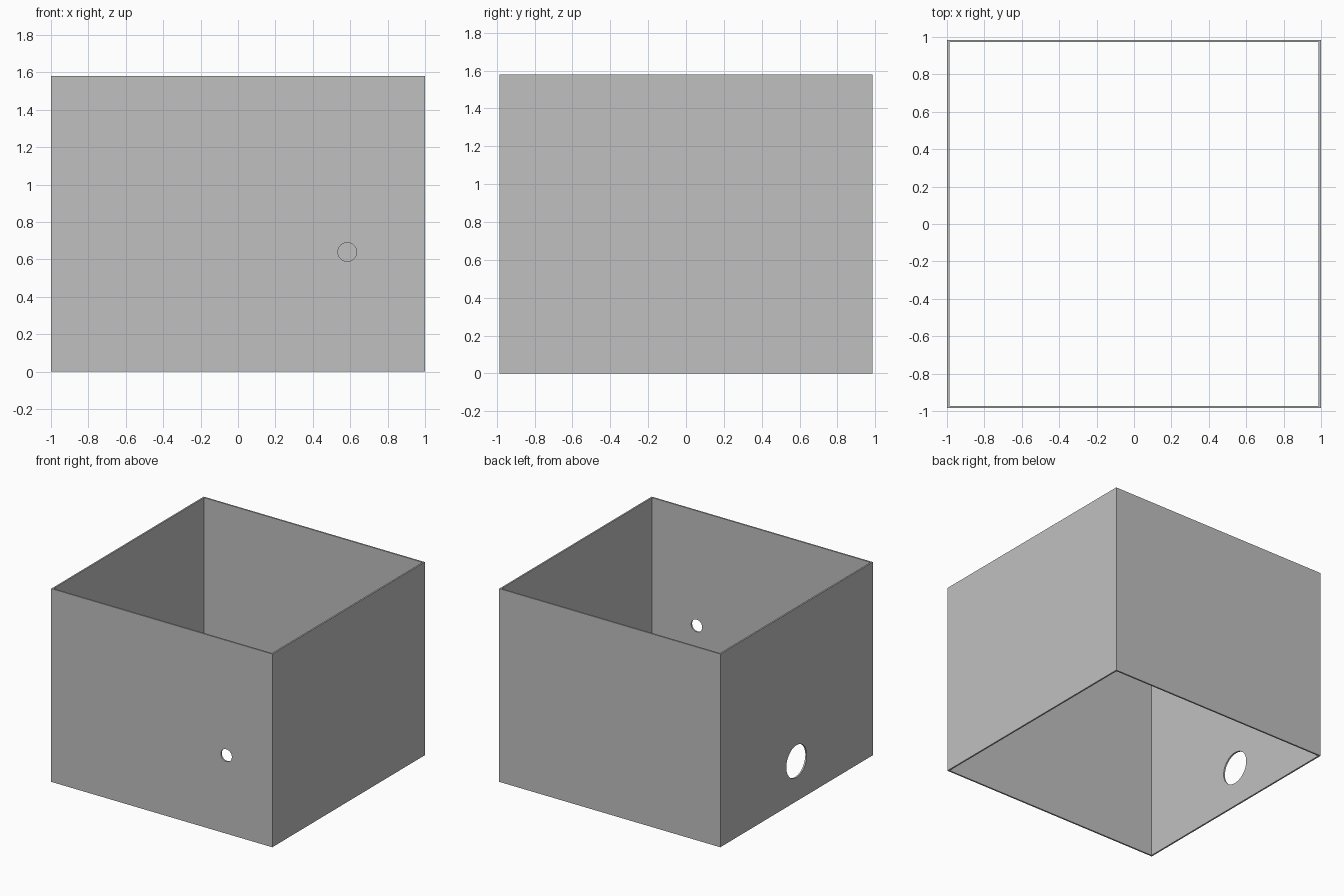
import bpy
import math

if "Cube" in bpy.data.objects:
    bpy.data.objects.remove(bpy.data.objects["Cube"], do_unlink=True)

WIDTH, DEPTH, HEIGHT, WALL = 2.0, 1.97, 1.58, 0.013

# Single grey material
grey = bpy.data.materials.new("light grey")
grey.use_nodes = True
colour = (0.53, 0.53, 0.53, 1)
grey.diffuse_color = colour
grey.node_tree.nodes["Principled BSDF"].inputs["Base Color"].default_value = colour


def box(name, size, z):
    bpy.ops.mesh.primitive_cube_add(size=1, location=(0, 0, z))
    obj = bpy.context.object
    obj.name = name
    obj.scale = size
    bpy.ops.object.transform_apply(location=True, rotation=False, scale=True)
    obj.data.materials.append(grey)
    return obj


def hole_cutter(name, radius, location, rotation):
    bpy.ops.mesh.primitive_cylinder_add(vertices=48, radius=radius, depth=0.2,
                                        location=location, rotation=rotation)
    obj = bpy.context.object
    obj.name = name
    obj.data.materials.append(grey)
    return obj


def cut(target, cutter):
    mod = target.modifiers.new("cut", 'BOOLEAN')
    mod.operation = 'DIFFERENCE'
    mod.solver = 'EXACT'
    mod.object = cutter
    bpy.context.view_layer.objects.active = target
    bpy.ops.object.modifier_apply(modifier=mod.name)
    bpy.data.objects.remove(cutter, do_unlink=True)


# Four thin walls, open at top and bottom
walls = box("enclosure_walls", (WIDTH, DEPTH, HEIGHT), HEIGHT / 2)
cut(walls, box("inner_cutter", (WIDTH - 2 * WALL, DEPTH - 2 * WALL, HEIGHT * 2), HEIGHT / 2))

# Small hole in the front wall, larger hole in the -x wall
cut(walls, hole_cutter("front_hole_cutter", 0.05, (0.584, -DEPTH / 2, 0.64), (math.pi / 2, 0, 0)))
cut(walls, hole_cutter("side_hole_cutter", 0.132, (-WIDTH / 2, 0, 0.327), (0, math.pi / 2, 0)))
